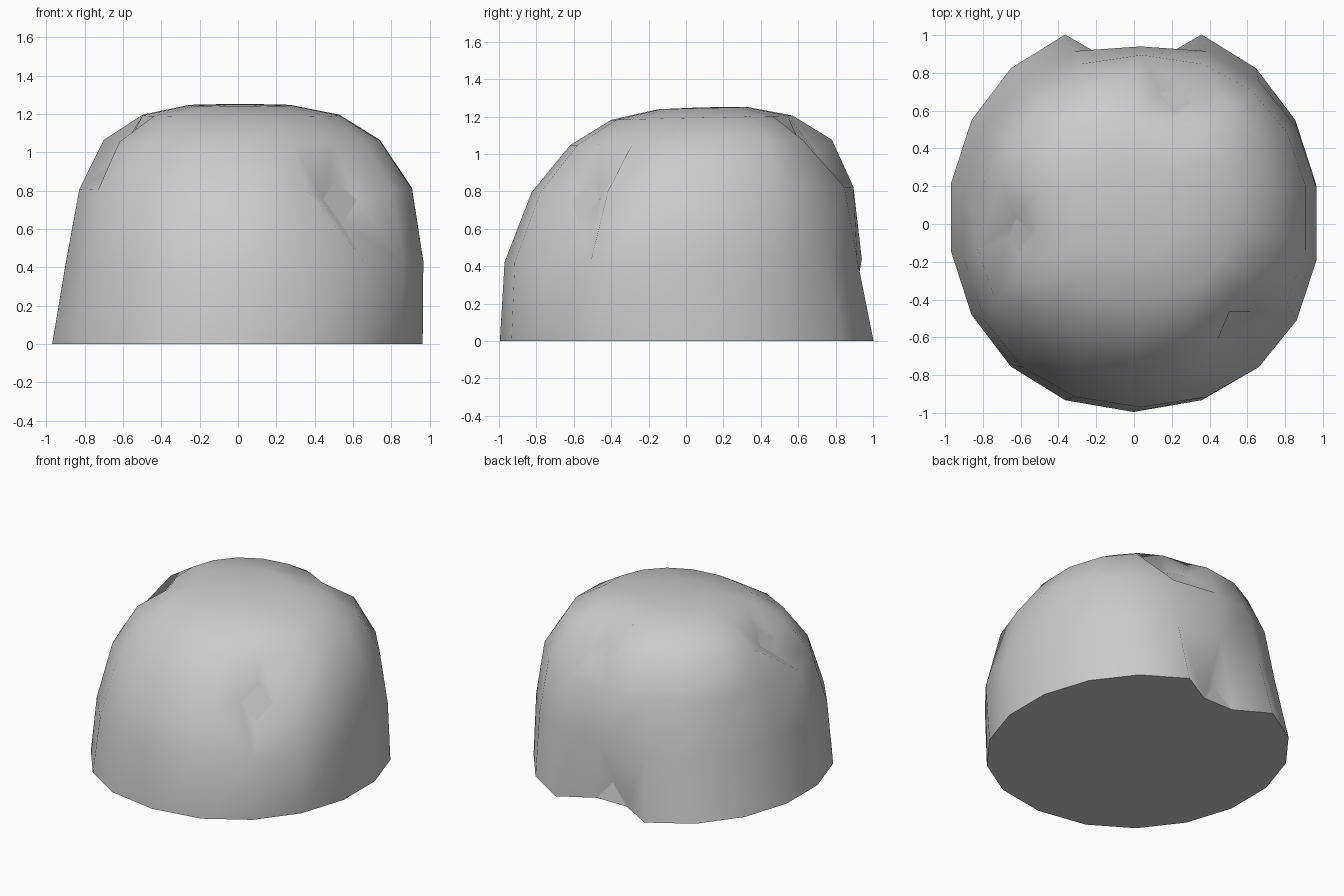
import bpy, bmesh
from math import sin, cos, pi, copysign
from mathutils import Vector

cube = bpy.data.objects.get("Cube")
if cube:
    bpy.data.objects.remove(cube, do_unlink=True)

SIDES = 18
SQUARE = 0.93  # below 1 fills out the diagonals of a ring
TILT = 0.02    # the upper rings lean down slightly toward the front
# Each ring: height, centre x, centre y, radius x, radius y, squareness in y
RINGS = [
    (0.0, -0.003, 0.035, 0.98, 1.03, 1),
    (0.43, 0.035, 0.0, 0.945, 0.97, SQUARE),
    (0.81, 0.04, 0.035, 0.88, 0.86, SQUARE),
    (1.06, 0.02, 0.08, 0.73, 0.70, SQUARE),
    (1.192, 0.015, 0.085, 0.52, 0.485, SQUARE),
    (1.243, 0.01, 0.09, 0.27, 0.24, SQUARE),
]

bm = bmesh.new()


def fill(value, power):
    return copysign(abs(value) ** power, value)


def make_ring(z, cx, cy, rx, ry, power_y):
    ring = []
    for i in range(SIDES):
        a = 2 * pi * i / SIDES - pi / 2
        x = cx + rx * fill(cos(a), SQUARE)
        y = cy + ry * fill(sin(a), power_y)
        ring.append(bm.verts.new((x, y, z * (1 + TILT * y))))
    return ring


# Dome wall, cap and flat underside
rings = [make_ring(*r) for r in RINGS]
apex = bm.verts.new((0.01, 0.09, 1.25))
for low, high in zip(rings, rings[1:]):
    for i in range(SIDES):
        j = (i + 1) % SIDES
        bm.faces.new((low[i], low[j], high[j], high[i]))
for i in range(SIDES):
    bm.faces.new((rings[-1][i], rings[-1][(i + 1) % SIDES], apex))
bm.faces.new(rings[0][::-1])


def dent(vert, push, size):
    """Push one vertex in and cut its tip to a small crisp facet."""
    vert.co += Vector(push)
    cut = bmesh.ops.bevel(bm, geom=[vert], offset=size, offset_type='OFFSET',
                          segments=1, profile=0.5, affect='VERTICES')
    for face in cut["faces"]:
        for edge in face.edges:
            edge.smooth = False


# Dents: front, shoulder, rear, and a notch in the rear foot
front, shoulder, rear, foot = rings[2][2], rings[3][14], rings[3][8], rings[0][9]
rings[1][9].co.y -= 0.03
rings[2][13].co.x += 0.03
dent(front, (-0.125, 0.14, -0.08), 0.13)
dent(shoulder, (0.11, 0, -0.1), 0.1)
dent(rear, (-0.08, -0.1, -0.11), 0.1)
dent(foot, (0, -0.27, 0), 0.14)
bmesh.ops.recalc_face_normals(bm, faces=bm.faces)

mesh = bpy.data.meshes.new("boulder")
bm.to_mesh(mesh)
bm.free()
boulder = bpy.data.objects.new("boulder", mesh)
bpy.context.collection.objects.link(boulder)

# Plain grey stone
stone = bpy.data.materials.new("stone grey")
stone.use_nodes = True
grey = (0.6, 0.6, 0.6, 1)
stone.diffuse_color = grey
stone.node_tree.nodes["Principled BSDF"].inputs["Base Color"].default_value = grey
mesh.materials.append(stone)

bpy.ops.object.select_all(action='DESELECT')
boulder.select_set(True)
bpy.context.view_layer.objects.active = boulder
bpy.ops.object.shade_smooth_by_angle(angle=pi / 3)
